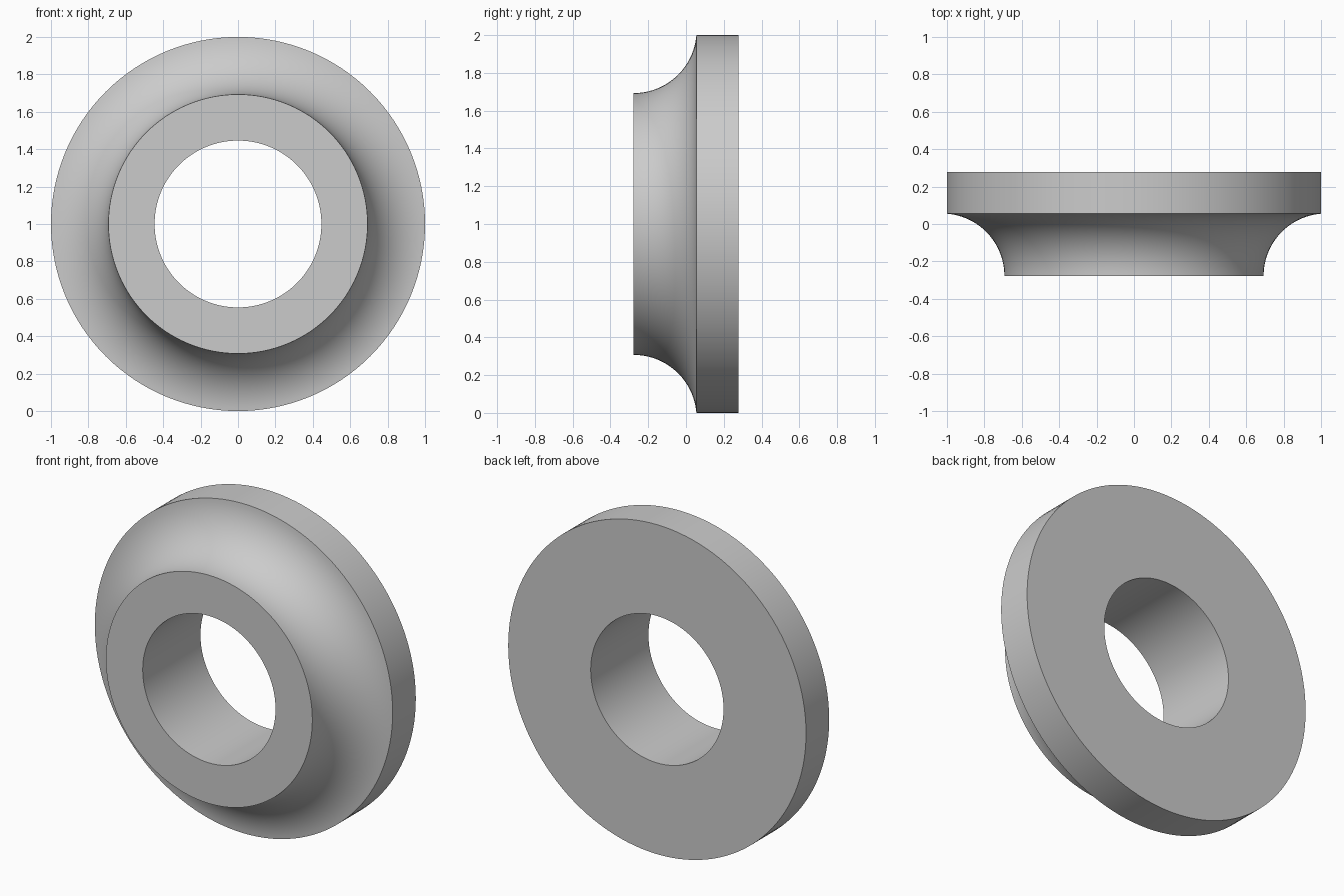
import bpy
import bmesh
from math import acos, cos, sin, pi, tau, radians
from mathutils import Matrix, Vector

cube = bpy.data.objects.get("Cube")
if cube:
    bpy.data.objects.remove(cube, do_unlink=True)

# Main dimensions
BORE, NECK, RIM = 0.446, 0.693, 1.0
HALF_DEPTH = 0.277
COVE = 0.333
SEGMENTS, ARC_STEPS = 128, 24

# Plain grey material
grey = bpy.data.materials.new("light_grey")
grey.use_nodes = True
colour = (0.6, 0.6, 0.6, 1)
grey.diffuse_color = colour
grey.node_tree.nodes["Principled BSDF"].inputs["Base Color"].default_value = colour

# Cross-section as (radius, y): bore, neck, concave cove, rim, back
centre = NECK + COVE
end = acos((centre - RIM) / COVE)
cove = [(centre - COVE * cos(end * i / ARC_STEPS),
         -HALF_DEPTH + COVE * sin(end * i / ARC_STEPS))
        for i in range(ARC_STEPS + 1)]
profile = [(BORE, -HALF_DEPTH), *cove, (RIM, HALF_DEPTH), (BORE, HALF_DEPTH)]

# Revolve the closed section around the y axis
bm = bmesh.new()
rings = []
for s in range(SEGMENTS):
    turn = Matrix.Rotation(tau * s / SEGMENTS, 3, 'Y')
    rings.append([bm.verts.new(turn @ Vector((r, y, 0)) + Vector((0, 0, RIM)))
                  for r, y in profile])
count = len(profile)
for s, ring in enumerate(rings):
    after = rings[(s + 1) % SEGMENTS]
    for i in range(count):
        j = (i + 1) % count
        bm.faces.new((ring[i], ring[j], after[j], after[i]))
bmesh.ops.recalc_face_normals(bm, faces=bm.faces)

mesh = bpy.data.meshes.new("flanged_ring")
bm.to_mesh(mesh)
bm.free()
mesh.materials.append(grey)
ring_object = bpy.data.objects.new("flanged_ring", mesh)
bpy.context.collection.objects.link(ring_object)

# Smooth curved walls, keep rims crisp
bpy.ops.object.select_all(action='DESELECT')
ring_object.select_set(True)
bpy.context.view_layer.objects.active = ring_object
bpy.ops.object.shade_smooth_by_angle(angle=radians(30))
